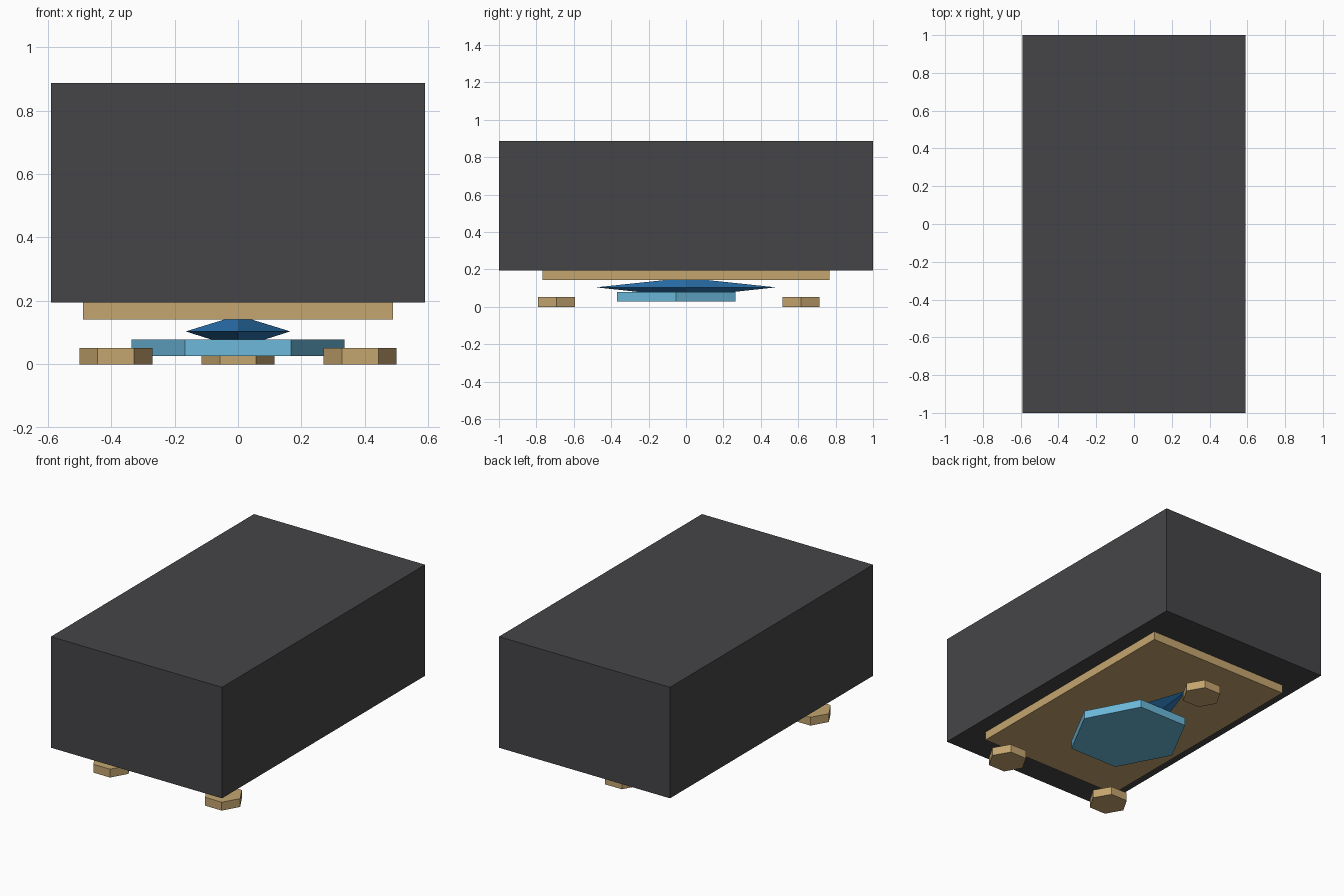
import bpy, bmesh
from math import cos, sin, tau

if "Cube" in bpy.data.objects:
    bpy.data.objects.remove(bpy.data.objects["Cube"])

def material(name, rgb):
    m = bpy.data.materials.new(name)
    m.diffuse_color = (*rgb, 1)
    m.use_nodes = True
    m.node_tree.nodes["Principled BSDF"].inputs["Base Color"].default_value = m.diffuse_color
    return m

DARK = material("charcoal", (0.06, 0.06, 0.065))
TAN = material("tan", (0.56, 0.38, 0.16))
CYAN = material("light_blue", (0.15, 0.48, 0.70))
BLUE = material("blue", (0.03, 0.22, 0.55))

def loft(name, sides, center, rings, mat, start=0.0):
    """Flat-sided solid through stacked rings of (z, x radius, y radius)."""
    bm = bmesh.new()
    loops = []
    for z, rx, ry in rings:
        angles = [start + tau * i / sides for i in range(sides)]
        loops.append([bm.verts.new((rx * cos(a), ry * sin(a), z)) for a in angles])
    for low, high in zip(loops, loops[1:]):
        for i in range(sides):
            j = (i + 1) % sides
            bm.faces.new((low[i], low[j], high[j], high[i]))
    bm.faces.new(loops[0][::-1])
    bm.faces.new(loops[-1])
    mesh = bpy.data.meshes.new(name)
    bm.to_mesh(mesh)
    bm.free()
    mesh.materials.append(mat)
    obj = bpy.data.objects.new(name, mesh)
    obj.location = (*center, 0)
    bpy.context.collection.objects.link(obj)

def box(name, half_x, half_y, z0, z1, mat):
    r = 2 ** 0.5
    loft(name, 4, (0, 0), [(z, half_x * r, half_y * r) for z in (z0, z1)], mat, tau / 8)

# Main block and the plate beneath it
box("body_block", 0.59, 1.0, 0.195, 0.887, DARK)
box("under_plate", 0.489, 0.768, 0.142, 0.195, TAN)

# Faceted diamond-shaped gem under the plate
loft("blue_gem", 4, (0, 0),
     [(0.078, 0.083, 0.245), (0.104, 0.165, 0.48), (0.142, 0.041, 0.12)], BLUE)

# Hexagonal disc below the gem
loft("hex_disc", 6, (0, -0.053), [(z, 0.335, 0.366) for z in (0.027, 0.078)], CYAN)

# Three hexagonal feet
for name, spot in (("front_left_foot", (-0.385, -0.693)),
                   ("front_right_foot", (0.385, -0.693)),
                   ("back_foot", (0, 0.615))):
    loft(name, 6, spot, [(z, 0.115, 0.115) for z in (0, 0.052)], TAN)
